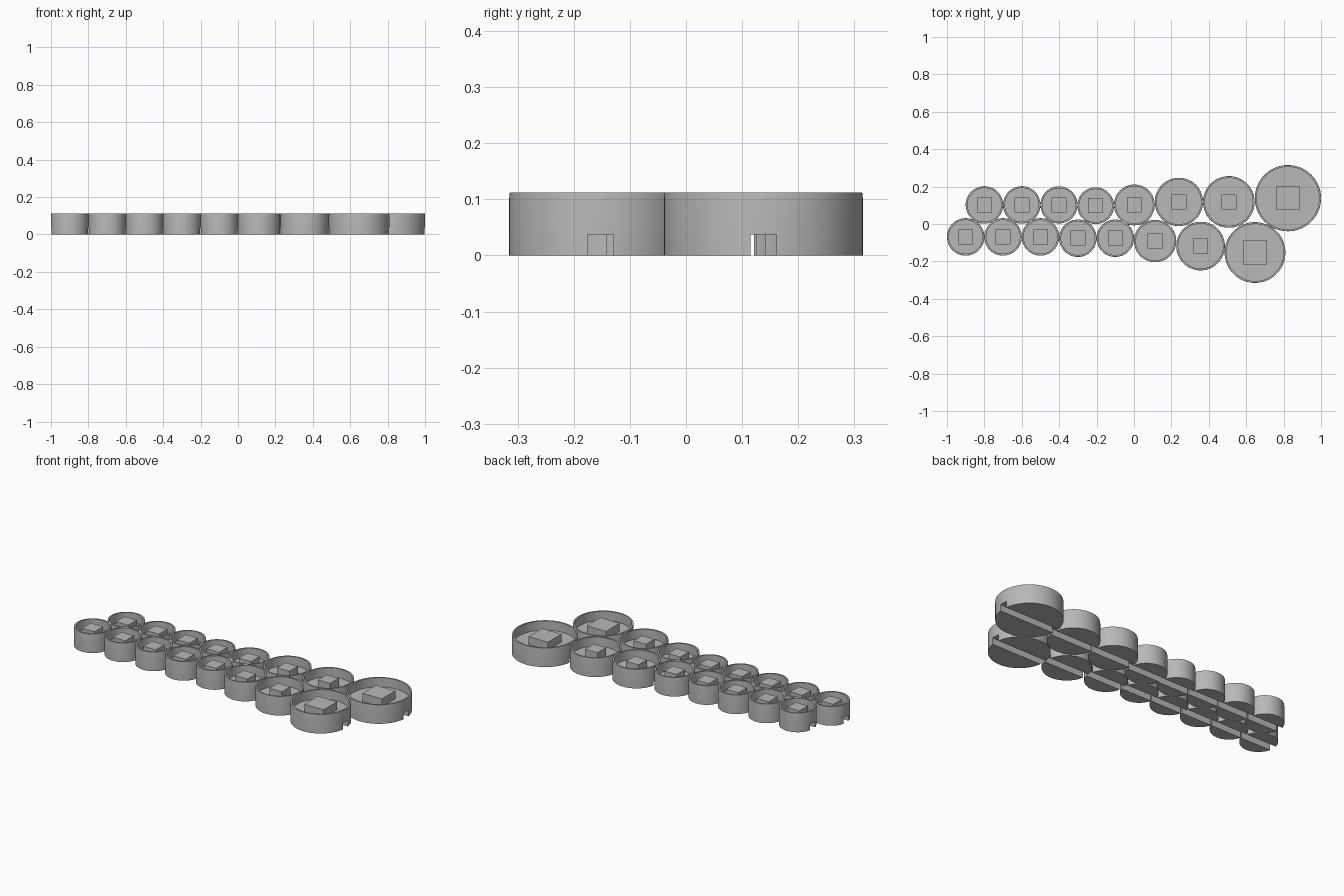
import bpy
import bmesh
import math
from mathutils import Matrix

default = bpy.data.objects.get("Cube")
if default:
    bpy.data.objects.remove(default, do_unlink=True)

HEIGHT, RIM_LINE, FLOOR, WALL = 0.112, 0.103, 0.058, 0.01
BLOCK_TOP = 0.105
SLOT_WIDTH, SLOT_HEIGHT = 0.046, 0.037
SEGMENTS = 72

grey = bpy.data.materials.new("plain grey")
grey.use_nodes = True
colour = (0.48, 0.48, 0.48, 1)
grey.diffuse_color = colour
grey.node_tree.nodes["Principled BSDF"].inputs["Base Color"].default_value = colour


def add_object(name, bm):
    mesh = bpy.data.meshes.new(name)
    bmesh.ops.recalc_face_normals(bm, faces=bm.faces[:])
    bm.to_mesh(mesh)
    bm.free()
    mesh.materials.append(grey)
    obj = bpy.data.objects.new(name, mesh)
    bpy.context.collection.objects.link(obj)
    return obj


def box(name, x, y, size, low, high):
    bm = bmesh.new()
    place = Matrix.Translation((x, y, (low + high) / 2))
    scale = Matrix.Diagonal((size[0], size[1], high - low, 1))
    bmesh.ops.create_cube(bm, size=1, matrix=place @ scale)
    return add_object(name, bm)


def cup(name, x, y, r):
    # Revolved wall with a fine rim line and a raised inner floor
    profile = [(0, 0), (r, 0), (r, RIM_LINE), (r - 0.001, HEIGHT),
               (r - WALL, HEIGHT), (r - WALL, FLOOR), (0, FLOOR)]
    bm = bmesh.new()
    verts = [bm.verts.new((px, 0, pz)) for px, pz in profile]
    edges = [bm.edges.new(pair) for pair in zip(verts, verts[1:])]
    bmesh.ops.spin(bm, geom=verts + edges, cent=(0, 0, 0), axis=(0, 0, 1),
                   angle=2 * math.pi, steps=SEGMENTS)
    bmesh.ops.remove_doubles(bm, verts=bm.verts[:], dist=1e-5)
    bmesh.ops.translate(bm, verts=bm.verts[:], vec=(x, y, 0))
    obj = add_object(name, bm)

    # Straight channel through the underside
    cutter = box("slot_cutter", x, y, (r * 3, SLOT_WIDTH), -0.05, SLOT_HEIGHT)
    cutter.hide_render = True
    slot = obj.modifiers.new("slot", 'BOOLEAN')
    slot.operation = 'DIFFERENCE'
    slot.solver = 'EXACT'
    slot.object = cutter
    bpy.ops.object.select_all(action='DESELECT')
    bpy.context.view_layer.objects.active = obj
    obj.select_set(True)
    bpy.ops.object.modifier_apply(modifier=slot.name)
    bpy.data.objects.remove(cutter, do_unlink=True)
    bpy.ops.object.shade_smooth_by_angle(angle=math.radians(30))


# Each cup: centre x, centre y, radius
rows = {
    "back": [(-0.8, 0.102, 0.1), (-0.6, 0.102, 0.1), (-0.401, 0.102, 0.099),
             (-0.205, 0.098, 0.098), (0.002, 0.102, 0.109), (0.24, 0.118, 0.129),
             (0.507, 0.118, 0.138), (0.823, 0.138, 0.177)],
    "front": [(-0.9, -0.069, 0.1), (-0.7, -0.069, 0.1), (-0.5, -0.069, 0.1),
              (-0.3, -0.076, 0.1), (-0.1, -0.076, 0.1), (0.113, -0.091, 0.113),
              (0.356, -0.118, 0.13), (0.647, -0.1525, 0.1625)],
}

for row, cups in rows.items():
    for i, (x, y, r) in enumerate(cups, 1):
        cup(f"{row}_cup_{i}", x, y, r)
        side = 0.126 if r > 0.15 else 0.08
        box(f"{row}_centre_block_{i}", x, y, (side, side), FLOOR - 0.002, BLOCK_TOP)
